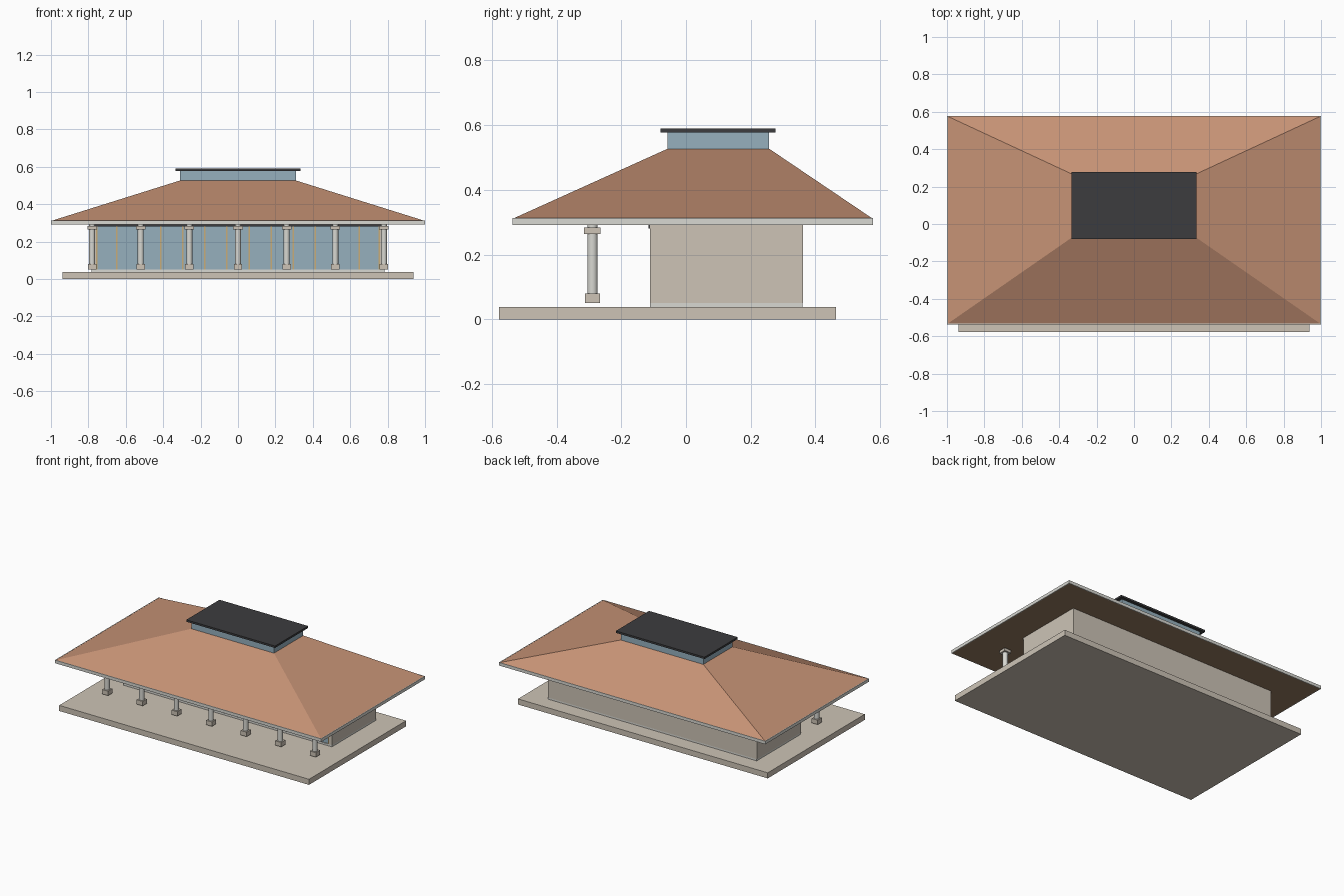
import bpy, bmesh

if "Cube" in bpy.data.objects:
    bpy.data.objects.remove(bpy.data.objects["Cube"])


def material(name, r, g, b):
    m = bpy.data.materials.new(name)
    lin = [((c / 255 + 0.055) / 1.055) ** 2.4 for c in (r, g, b)]
    m.diffuse_color = (*lin, 1)
    m.use_nodes = True
    m.node_tree.nodes["Principled BSDF"].inputs["Base Color"].default_value = m.diffuse_color
    return m


STONE = material("stone", 205, 196, 182)
TILE = material("terracotta", 198, 146, 117)
WHITE = material("trim", 216, 216, 210)
GLASS = material("glass", 150, 176, 190)
DARK = material("dark_metal", 60, 60, 62)
WOOD = material("soffit_wood", 150, 122, 96)
GOLD = material("mullion_gold", 200, 172, 120)


def add_mesh(name, bm, mat):
    bmesh.ops.recalc_face_normals(bm, faces=bm.faces)
    me = bpy.data.meshes.new(name)
    bm.to_mesh(me)
    bm.free()
    me.materials.append(mat)
    ob = bpy.data.objects.new(name, me)
    bpy.context.collection.objects.link(ob)
    return ob


def frustum(name, bottom, top, z0, z1, mat):
    """Solid between two rectangles given as (x0, x1, y0, y1)."""
    bm = bmesh.new()
    rings = []
    for (x0, x1, y0, y1), z in ((bottom, z0), (top, z1)):
        rings.append([bm.verts.new((x, y, z)) for x, y in
                      ((x0, y0), (x1, y0), (x1, y1), (x0, y1))])
    lo, hi = rings
    bm.faces.new(lo[::-1])
    bm.faces.new(hi)
    for i in range(4):
        j = (i + 1) % 4
        bm.faces.new((lo[i], lo[j], hi[j], hi[i]))
    return add_mesh(name, bm, mat)


def box(name, x0, x1, y0, y1, z0, z1, mat):
    r = (x0, x1, y0, y1)
    return frustum(name, r, r, z0, z1, mat)


# Terrace slab and raised floor
box("terrace_slab", -0.938, 0.938, -0.578, 0.463, 0, 0.038, STONE)
box("floor", -0.783, 0.783, -0.111, 0.36, 0.038, 0.05, WHITE)

# Side and back walls
for side, s in (("left", -1), ("right", 1)):
    xs = sorted((s * 0.76, s * 0.785))
    box(side + "_wall", *xs, -0.112, 0.361, 0.05, 0.292, STONE)
box("back_wall", -0.76, 0.76, 0.336, 0.361, 0.05, 0.292, STONE)

# Glazed front with mullions and header
box("front_glass", -0.76, 0.76, -0.104, -0.098, 0.05, 0.292, GLASS)
for i in range(14):
    x = -0.767 + 1.534 * i / 13
    x = max(-0.756, min(0.756, x))
    box(f"mullion_{i + 1}", x - 0.004, x + 0.004, -0.111, -0.097, 0.05, 0.28, GOLD)
box("front_header", -0.785, 0.785, -0.116, -0.1, 0.28, 0.292, DARK)

# Porch columns
CY = -0.289
for i in range(7):
    x = -0.78 + 0.26 * i
    bpy.ops.mesh.primitive_cylinder_add(vertices=24, radius=0.016, depth=0.232,
                                        location=(x, CY, 0.176))
    shaft = bpy.context.object
    shaft.name = f"column_shaft_{i + 1}"
    shaft.data.materials.append(WHITE)
    bpy.ops.object.shade_smooth_by_angle()
    for part, h, z0, z1 in (("base", 0.0225, 0.05, 0.08),
                            ("capital", 0.0255, 0.264, 0.283)):
        box(f"column_{part}_{i + 1}", x - h, x + h, CY - h, CY + h, z0, z1, STONE)

# Eave: flat soffit and thin fascia boards
Y0, Y1, T = -0.536, 0.578, 0.005
box("soffit", -1 + T, 1 - T, Y0 + T, Y1 - T, 0.292, 0.3, WOOD)
box("front_fascia", -1, 1, Y0, Y0 + T, 0.292, 0.313, WHITE)
box("back_fascia", -1, 1, Y1 - T, Y1, 0.292, 0.313, WHITE)
box("left_fascia", -1, -1 + T, Y0 + T, Y1 - T, 0.292, 0.313, WHITE)
box("right_fascia", 1 - T, 1, Y0 + T, Y1 - T, 0.292, 0.313, WHITE)

# Hipped roof, clerestory lantern and flat cap
frustum("hipped_roof", (-0.999, 0.999, Y0 + 0.001, Y1 - 0.001),
        (-0.31, 0.31, -0.057, 0.257), 0.311, 0.527, TILE)
box("clerestory", -0.31, 0.31, -0.057, 0.257, 0.527, 0.577, GLASS)
box("lantern_cap", -0.333, 0.333, -0.079, 0.277, 0.577, 0.59, DARK)
